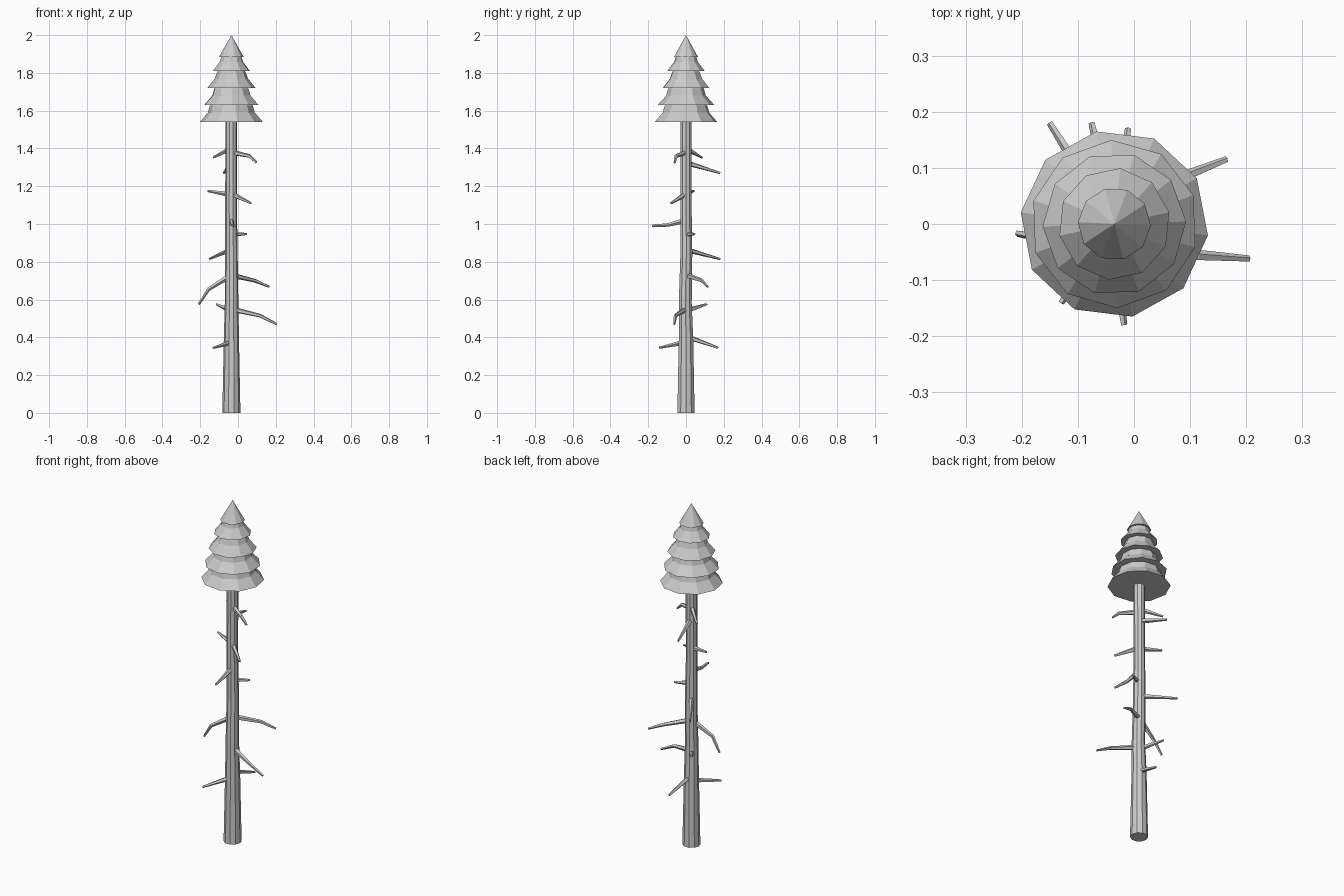
import bpy, bmesh, math
from mathutils import Vector

if "Cube" in bpy.data.objects:
    bpy.data.objects.remove(bpy.data.objects["Cube"])


def finish(bm, name):
    bmesh.ops.recalc_face_normals(bm, faces=bm.faces)
    mesh = bpy.data.meshes.new(name)
    bm.to_mesh(mesh)
    bm.free()
    obj = bpy.data.objects.new(name, mesh)
    bpy.context.collection.objects.link(obj)
    return obj


def tube(name, points, radii, sides):
    """Flat-faced tapered tube along a path, closed at both ends."""
    bm = bmesh.new()
    pts = [Vector(p) for p in points]
    rings = []
    for i, p in enumerate(pts):
        d = (pts[min(i + 1, len(pts) - 1)] - pts[max(i - 1, 0)]).normalized()
        up = Vector((1, 0, 0)) if abs(d.z) > 0.9 else Vector((0, 0, 1))
        u = d.cross(up).normalized()
        v = d.cross(u)
        rings.append([bm.verts.new(p + radii[i] * (u * math.cos(a) + v * math.sin(a)))
                      for a in (2 * math.pi * (k + 0.5) / sides for k in range(sides))])
    for a, b in zip(rings, rings[1:]):
        for k in range(sides):
            n = (k + 1) % sides
            bm.faces.new((a[k], a[n], b[n], b[k]))
    bm.faces.new(rings[0])
    bm.faces.new(rings[-1])
    return finish(bm, name)


CX = -0.035

# Trunk, slightly crooked
tube("trunk",
     [(CX, 0, 0), (CX, 0, 0.4), (CX + 0.001, -0.004, 0.58), (CX, 0.002, 0.85),
      (CX - 0.002, 0, 1.1), (CX, 0, 1.6)],
     [0.048, 0.040, 0.036, 0.033, 0.031, 0.031], 10)

# Dead branches: start height, optional bend, tip
branches = [
    (0.375, None, (-0.13, -0.14, 0.345)),
    (0.405, None, (-0.01, 0.17, 0.345)),
    (0.54, None, (-0.113, 0.11, 0.575)),
    (0.55, (0.115, -0.056, 0.515), (0.205, -0.062, 0.47)),
    (0.73, (-0.155, -0.025, 0.655), (-0.207, -0.017, 0.575)),
    (0.73, (0.09, 0.085, 0.70), (0.165, 0.115, 0.668)),
    (0.865, None, (-0.15, 0.18, 0.815)),
    (0.945, None, (0.045, 0.045, 0.947)),
    (1.02, (-0.03, -0.095, 0.995), (-0.018, -0.18, 0.99)),
    (1.16, None, (0.068, -0.08, 1.11)),
    (1.155, None, (-0.16, 0.04, 1.175)),
    (1.325, None, (-0.075, 0.18, 1.27)),
    (1.40, None, (-0.13, 0.085, 1.352)),
    (1.38, (0.06, -0.052, 1.36), (0.098, -0.06, 1.325)),
]
for i, (z, bend, tip) in enumerate(branches):
    start = Vector((CX, 0, z))
    mid = Vector(bend) if bend else start.lerp(Vector(tip), 0.55)
    tube(f"branch_{i + 1}", [start, mid, tip], [0.015, 0.010, 0.006], 5)

# Foliage tiers: flared ten-sided skirts with flat undersides
SIDES = 10
tiers = [(1.54, 0.168, 0.125, 0.115, 1.75, 101),
         (1.63, 0.150, 0.105, 0.095, 1.83, 92),
         (1.72, 0.128, 0.088, 0.075, 1.90, 110),
         (1.81, 0.100, 0.062, 0.052, 1.95, 84),
         (1.885, 0.065, 0.045, 0.030, 2.00, 105)]
for i, (z, r0, r1, r2, top, turn) in enumerate(tiers):
    bm = bmesh.new()
    profile = [(r0, z), (r1, z + 0.05), (r2, z + 0.085)]
    if i == 4:
        profile = [(r0, z)]
    rings = []
    for r, h in profile:
        rings.append([bm.verts.new((CX + r * math.cos(a), r * math.sin(a), h))
                      for a in (math.radians(turn + 360 * k / SIDES) for k in range(SIDES))])
    apex = bm.verts.new((CX, 0, top))
    bm.faces.new(rings[0])
    for a, b in zip(rings, rings[1:]):
        for k in range(SIDES):
            n = (k + 1) % SIDES
            bm.faces.new((a[k], a[n], b[n], b[k]))
    for k in range(SIDES):
        bm.faces.new((rings[-1][k], rings[-1][(k + 1) % SIDES], apex))
    finish(bm, f"foliage_tier_{i + 1}")
